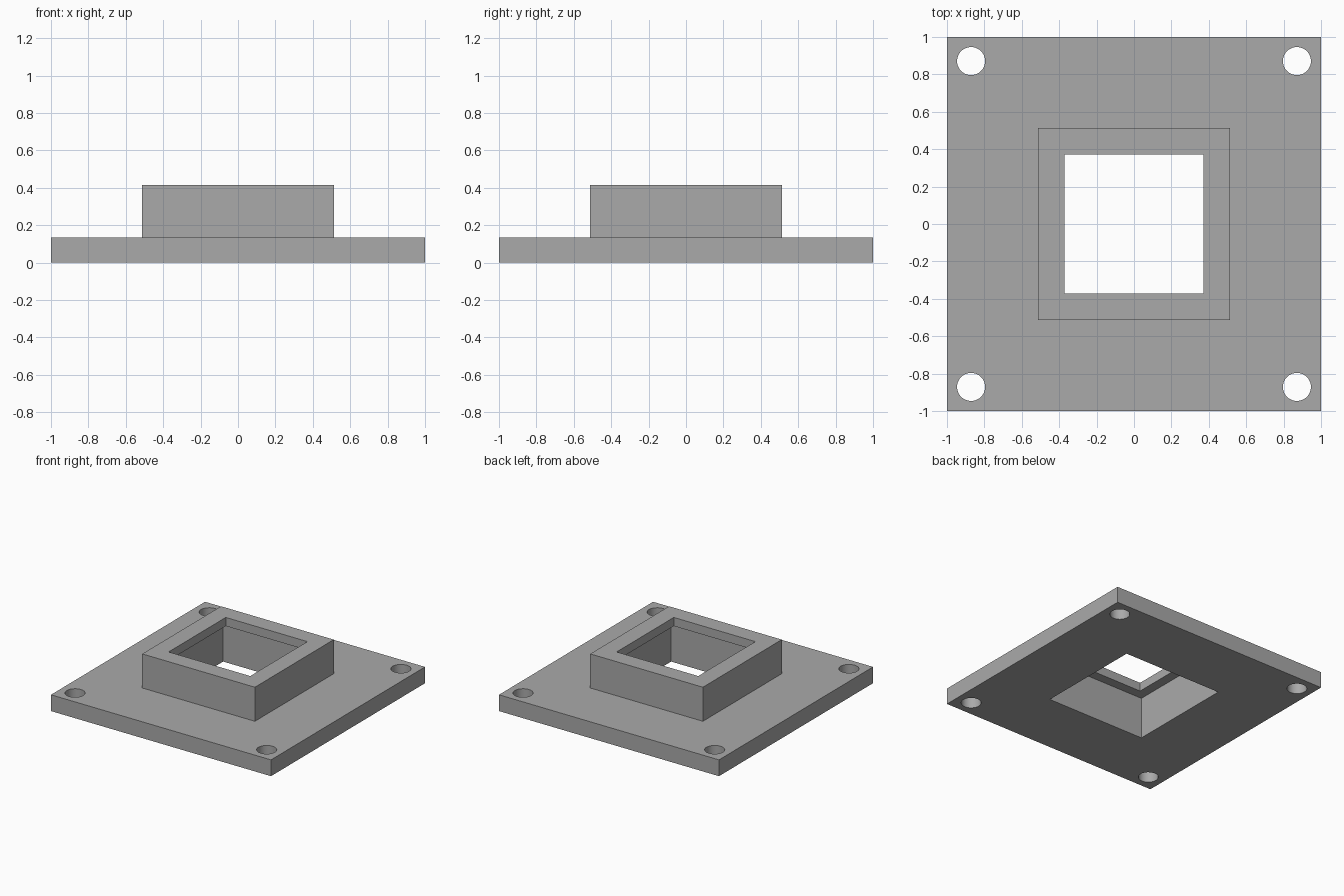
import bpy

if "Cube" in bpy.data.objects:
    bpy.data.objects.remove(bpy.data.objects["Cube"], do_unlink=True)

PLATE_TOP, LIP_BOTTOM, TOP = 0.134, 0.343, 0.414

grey = bpy.data.materials.new("plain grey")
grey.use_nodes = True
grey.diffuse_color = (0.4, 0.4, 0.4, 1)
grey.node_tree.nodes["Principled BSDF"].inputs["Base Color"].default_value = grey.diffuse_color


def block(name, half, z0, z1):
    """Square block centred on the z axis."""
    bpy.ops.mesh.primitive_cube_add(size=1, location=(0, 0, (z0 + z1) / 2))
    ob = bpy.context.object
    ob.name = name
    ob.scale = (2 * half, 2 * half, z1 - z0)
    bpy.ops.object.transform_apply(location=True, rotation=False, scale=True)
    ob.data.materials.append(grey)
    return ob


def combine(target, tool, operation):
    """Apply a boolean and discard the tool object."""
    mod = target.modifiers.new("shape", "BOOLEAN")
    mod.operation, mod.solver, mod.object = operation, "EXACT", tool
    bpy.context.view_layer.objects.active = target
    bpy.ops.object.modifier_apply(modifier=mod.name)
    bpy.data.objects.remove(tool, do_unlink=True)


# Square flange with a raised collar
body = block("mounting_plate_with_collar", 1, 0, PLATE_TOP)
combine(body, block("collar", 0.512, PLATE_TOP / 2, TOP), "UNION")

# Wide pocket from below, leaving a lip around the smaller top opening
combine(body, block("pocket_cutter", 0.45, -0.1, LIP_BOTTOM), "DIFFERENCE")
combine(body, block("opening_cutter", 0.371, 0.1, TOP + 0.1), "DIFFERENCE")

# Screw holes in the four corners
for sx in (-1, 1):
    for sy in (-1, 1):
        bpy.ops.mesh.primitive_cylinder_add(vertices=48, radius=0.075, depth=1,
                                            location=(sx * 0.871, sy * 0.871, 0))
        hole = bpy.context.object
        hole.data.materials.append(grey)
        combine(body, hole, "DIFFERENCE")

# Smooth hole walls, crisp edges
bpy.ops.object.select_all(action="DESELECT")
body.select_set(True)
bpy.context.view_layer.objects.active = body
bpy.ops.object.shade_smooth_by_angle()
